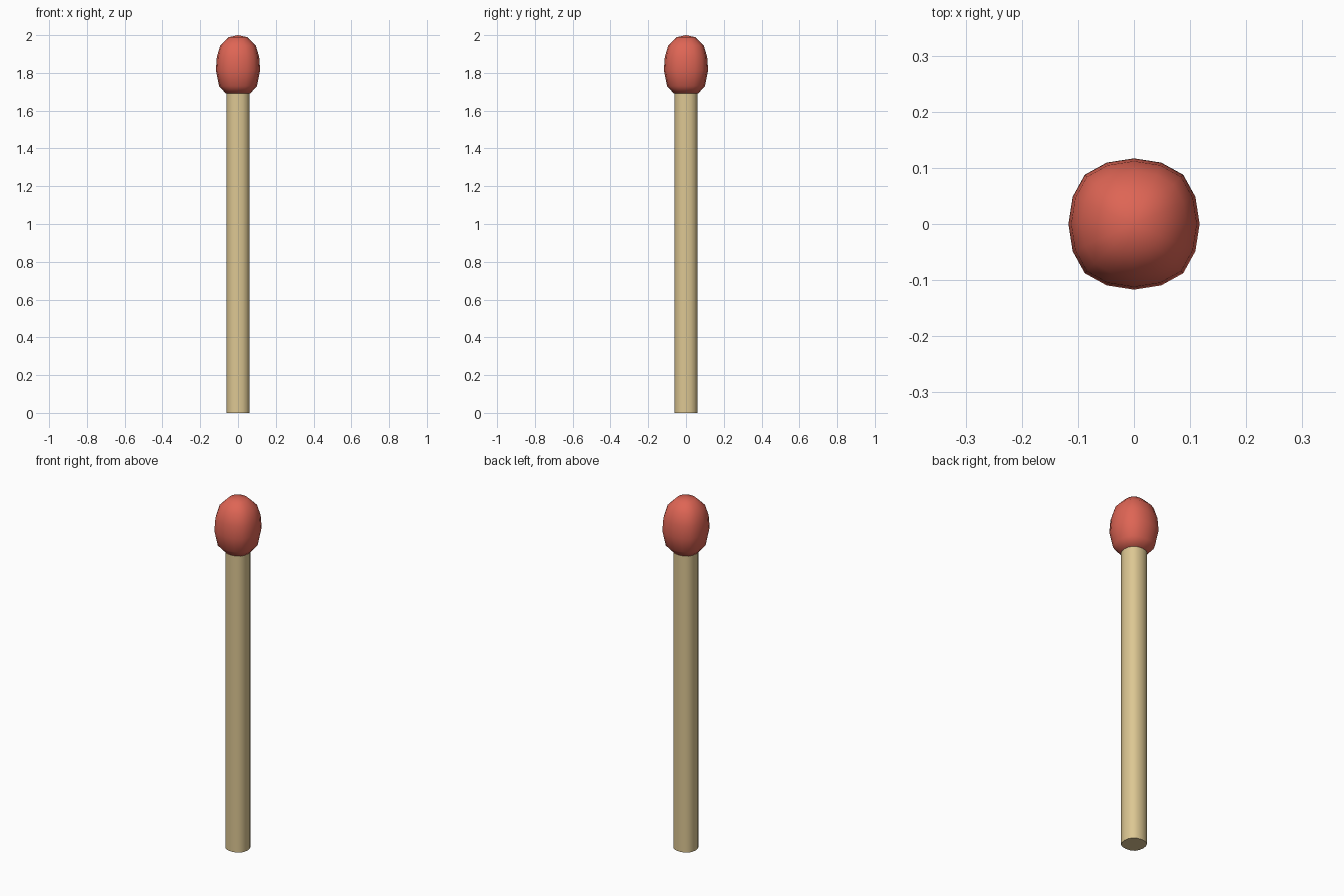
import bpy, bmesh, math

if "Cube" in bpy.data.objects:
    bpy.data.objects.remove(bpy.data.objects["Cube"])

# Quarter of the softly squared 16-sided cross-section (unit half width)
QUARTER = [(1.0, 0.0), (0.935, 0.415), (0.75, 0.75), (0.415, 0.935)]


def section():
    pts = []
    for k in range(4):
        c, s = round(math.cos(k * math.pi / 2)), round(math.sin(k * math.pi / 2))
        pts += [(x * c - y * s, x * s + y * c) for x, y in QUARTER]
    return pts


def loft(name, profile, color, top=None):
    """Stack scaled cross-sections; profile holds (half width, height)."""
    bm = bmesh.new()
    rings = [[bm.verts.new((x * r, y * r, z)) for x, y in section()]
             for r, z in profile]
    for a, b in zip(rings, rings[1:]):
        for i in range(16):
            j = (i + 1) % 16
            bm.faces.new((a[i], a[j], b[j], b[i]))
    bm.faces.new(rings[0][::-1])
    if top is None:
        bm.faces.new(rings[-1])
    else:
        tip = bm.verts.new((0, 0, top))
        for i in range(16):
            bm.faces.new((rings[-1][i], rings[-1][(i + 1) % 16], tip))
    mesh = bpy.data.meshes.new(name)
    bm.to_mesh(mesh)
    bm.free()
    obj = bpy.data.objects.new(name, mesh)
    bpy.context.collection.objects.link(obj)
    mat = bpy.data.materials.new(name + "_paint")
    mat.diffuse_color = color
    mat.use_nodes = True
    mat.node_tree.nodes["Principled BSDF"].inputs["Base Color"].default_value = mat.diffuse_color
    mesh.materials.append(mat)
    bpy.ops.object.select_all(action='DESELECT')
    obj.select_set(True)
    bpy.context.view_layer.objects.active = obj
    bpy.ops.object.shade_smooth_by_angle(angle=math.radians(60))
    return obj


# Wooden stick
loft("stick", [(0.062, 0.0), (0.062, 0.1), (0.062, 1.6), (0.062, 1.7)],
     (0.72, 0.57, 0.29, 1))

# Red ignition head
loft("match_head", [(0.066, 1.692), (0.1, 1.73), (0.117, 1.815), (0.112, 1.885),
                    (0.094, 1.945), (0.05, 1.989)],
     (0.73, 0.13, 0.09, 1), top=2.0)
